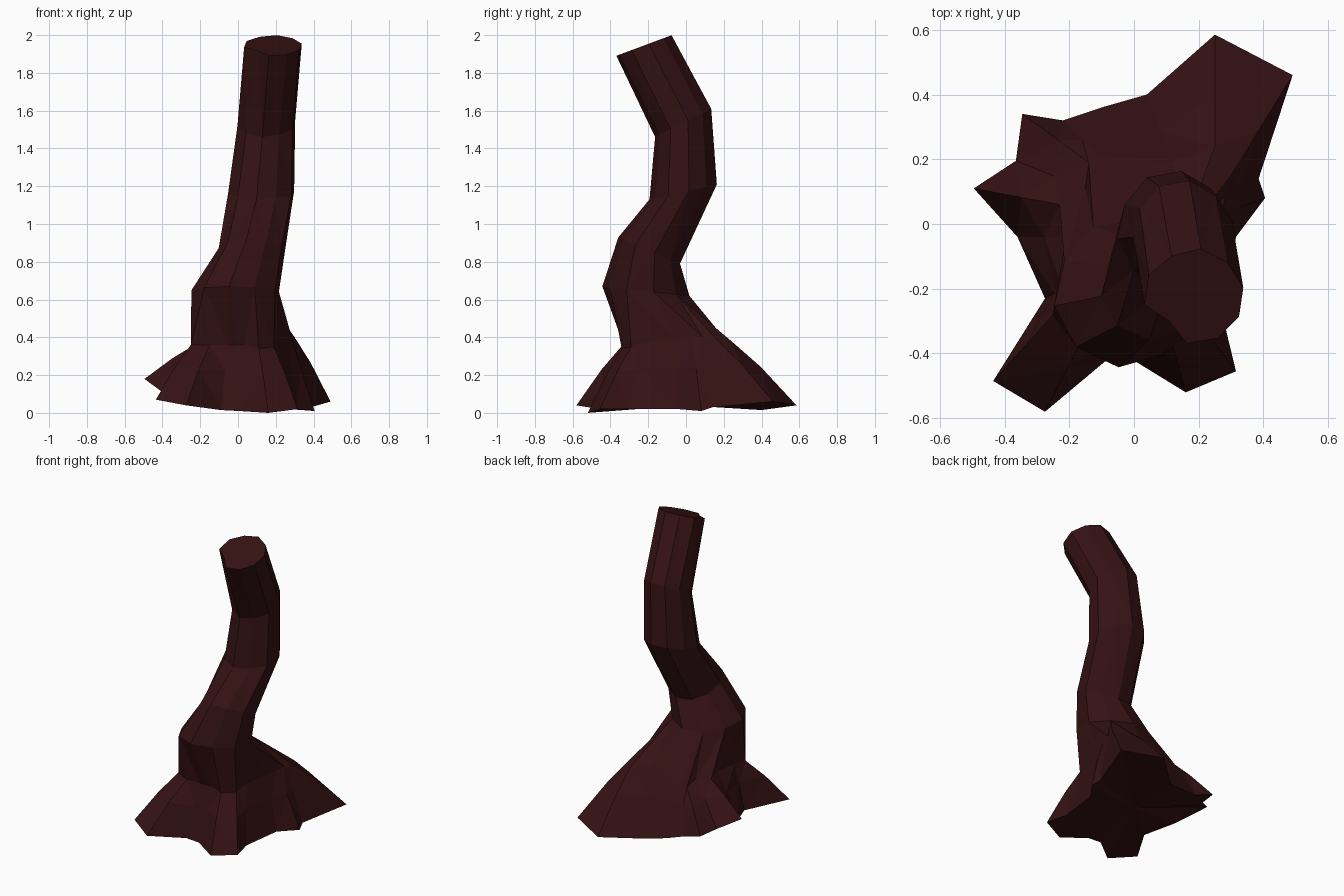
import bpy, bmesh, math

if "Cube" in bpy.data.objects:
    bpy.data.objects.remove(bpy.data.objects["Cube"])

# Footprint of the root flare, counter-clockwise from the right side
BASE = [
    (.405, .08, .01), (.385, .14, .03), (.49, .46, .06), (.25, .585, .04), (.04, .40, .015),
    (-.10, .36, .04), (-.22, .32, .07), (-.345, .34, .11), (-.365, .195, .11), (-.495, .11, .18),
    (-.36, -.04, .08), (-.275, -.23, .05), (-.435, -.485, .07), (-.275, -.58, .04), (-.09, -.425, .015),
    (.005, -.425, .01), (.16, -.52, 0), (.315, -.455, .02), (.28, -.31, .02), (.315, -.04, .02)]

# Where the roots meet the trunk
CREST = [
    (.27, .03, .40), (.285, .09, .40), (.30, .15, .40), (.25, .24, .38), (.12, .19, .41),
    (0, .20, .39), (-.11, .21, .34), (-.14, .19, .33), (-.15, .11, .36), (-.23, .06, .36),
    (-.21, -.04, .37), (-.22, -.20, .36), (-.25, -.28, .36), (-.15, -.335, .36), (-.05, -.33, .36),
    (.03, -.33, .36), (.11, -.34, .34), (.19, -.29, .35), (.21, -.20, .38), (.25, -.05, .39)]

# Rounded shoulder half-way down each root
SHOULDER = [(c[0] + .45 * (b[0] - c[0]), c[1] + .45 * (b[1] - c[1]), c[2] + .40 * (b[2] - c[2]))
            for c, b in zip(CREST, BASE)]

# Trunk sections: x min, x max, front y, front z, back y, back z
TRUNK = [
    (-.25, .22, -.445, .67, .02, .62),
    (-.105, .25, -.36, .93, -.03, .79),
    (-.055, .30, -.195, 1.13, .165, 1.21),
    (-.005, .305, -.165, 1.46, .135, 1.61),
    (.03, .34, -.37, 1.89, -.075, 2.0)]
GROOVE = [1, .95, 1, 1, .95, 1, 1, 1, .93, 1]
TOP_GROOVE = [1, .97, 1, .95, 1, 1, .72, 1, 1, 1]     # broken notch in the rim


def section(x0, x1, yf, zf, yb, zb, groove):
    pts = []
    for k, g in enumerate(groove):
        a = math.radians(10 + 36 * k)
        x = (x0 + x1) / 2 + (x1 - x0) / 2 * g * math.cos(a)
        y = (yf + yb) / 2 + (yb - yf) / 2 * g * math.sin(a)
        pts.append((x, y, zf + (zb - zf) * (y - yf) / (yb - yf)))
    return pts


bm = bmesh.new()
sections = [section(*s, GROOVE) for s in TRUNK[:-1]] + [section(*TRUNK[-1], TOP_GROOVE)]
rings = [[bm.verts.new(p) for p in r] for r in [BASE, SHOULDER, CREST] + sections]

# Skin neighbouring rings; the 20-sided flare narrows to the 10-sided trunk
for lo, hi in zip(rings, rings[1:]):
    n, m = len(lo), len(hi)
    for j in range(n):
        k = (j + 1) % n
        a, b = hi[j * m // n], hi[k * m // n]
        bm.faces.new([lo[j], lo[k], b] + ([a] if a is not b else []))

# Sawn top and underside
bm.faces.new(rings[-1])
centre = bm.verts.new((0, 0, .04))
for j in range(20):
    bm.faces.new((rings[0][(j + 1) % 20], rings[0][j], centre))
bmesh.ops.triangulate(bm, faces=[f for f in bm.faces if len(f.verts) == 4])
bmesh.ops.recalc_face_normals(bm, faces=bm.faces)

mesh = bpy.data.meshes.new("tree_trunk")
bm.to_mesh(mesh)
bm.free()
trunk = bpy.data.objects.new("tree_trunk", mesh)
bpy.context.collection.objects.link(trunk)

# Dark reddish bark
bark = bpy.data.materials.new("bark")
bark.diffuse_color = (.036, .006, .007, 1)
bark.use_nodes = True
bark.node_tree.nodes["Principled BSDF"].inputs["Base Color"].default_value = bark.diffuse_color
mesh.materials.append(bark)
